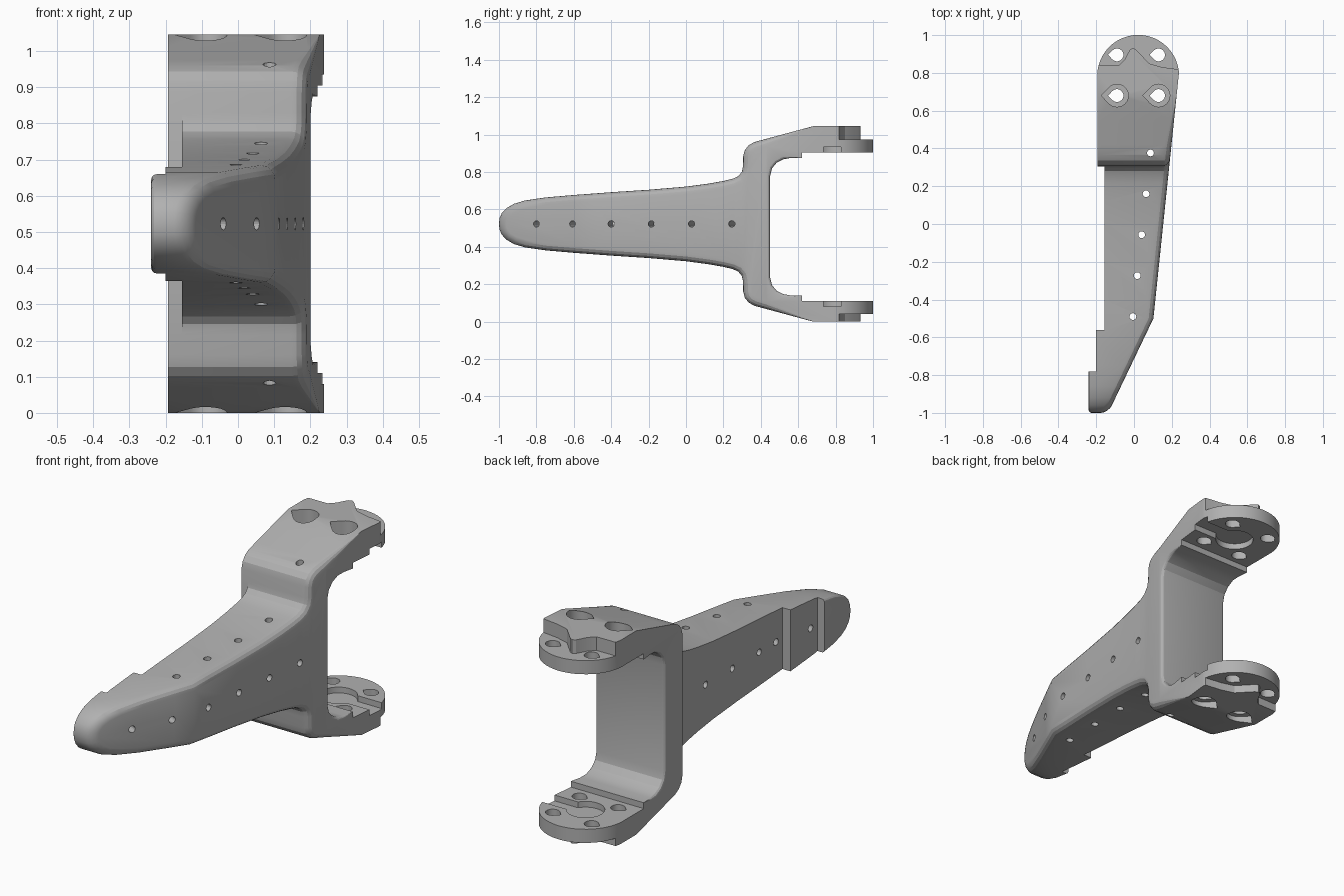
import bpy, bmesh
from math import sin, cos, radians
from mathutils import Vector, Matrix

if "Cube" in bpy.data.objects:
    bpy.data.objects.remove(bpy.data.objects["Cube"])

C = 0.5225                      # mid height, the outside mirrors about it
LOW = 0.03                      # the lower fork end sits this much lower inside
HX, HY, HR = 0.022, 0.784, 0.217  # pivot plate centre and radius


def to_object(name, bm):
    bmesh.ops.recalc_face_normals(bm, faces=bm.faces)
    me = bpy.data.meshes.new(name)
    bm.to_mesh(me)
    bm.free()
    ob = bpy.data.objects.new(name, me)
    bpy.context.collection.objects.link(ob)
    return ob


def prism(name, pts, z0, z1, matrix=Matrix()):
    bm = bmesh.new()
    f = bm.faces.new([bm.verts.new((x, y, z0)) for x, y in pts])
    g = bmesh.ops.extrude_face_region(bm, geom=[f])['geom']
    bmesh.ops.translate(bm, verts=[v for v in g if isinstance(v, bmesh.types.BMVert)], vec=(0, 0, z1 - z0))
    bmesh.ops.transform(bm, matrix=matrix, verts=bm.verts)
    return to_object(name, bm)


def arc(x, y, r, a0, a1, n):
    return [(x + r * cos(radians(a0 + (a1 - a0) * i / n)),
             y + r * sin(radians(a0 + (a1 - a0) * i / n))) for i in range(n + 1)]


def circle(x, y, r, n=16):
    return arc(x, y, r, 0, 360, n)[:-1]


def teardrop(x, y, r):
    return [(x - r * 1.4, y)] + arc(x, y, r, -135, 135, 18)


def boolean(target, cutter, op='DIFFERENCE'):
    m = target.modifiers.new("cut", 'BOOLEAN')
    m.operation, m.object, m.solver = op, cutter, 'EXACT'
    cutter.hide_render = True
    dg = bpy.context.evaluated_depsgraph_get()
    me = bpy.data.meshes.new_from_object(target.evaluated_get(dg))
    target.modifiers.clear()
    target.data = me
    bpy.data.objects.remove(cutter)


def cut_both(target, pts, z0, z1):
    """Cut the upper fork end and, mirrored, the lower one."""
    boolean(target, prism("cutter", pts, z0, z1))
    boolean(target, prism("cutter", pts, 2 * C - LOW - z1, 2 * C - LOW - z0))


def right_x(y):
    return 0.238 - 0.104 * (0.8 - y) if y > -0.5 else 0.1028 + 0.478 * (y + 0.5)


# Side profile, upper half: outer line, then the inside of the fork
outer = [(-0.997, .553), (-0.985, .58), (-0.96, .607), (-0.92, .63), (-0.86, .648), (-0.75, .664),
         (-0.6, .677), (-0.4, .692), (-0.2, .705), (0, .722), (0.12, .738), (0.2, .752), (0.25, .764),
         (0.28, .778), (0.298, .8), (0.305, .83), (0.306, .885), (0.315, .918), (0.335, .943),
         (0.365, .96), (0.42, .975), (0.55, 1.01), (0.68, 1.045), (1.02, 1.045)]
inner = [(1.02, .905), (0.62, .905), (0.62, .875), (0.56, .875), (0.52, .868),
         (0.485, .85), (0.46, .82), (0.45, .78)]
prof = [(-1.0, C)] + outer + inner
prof += [(y, 2 * C - LOW - z) for y, z in inner[::-1]] + [(y, 2 * C - z) for y, z in outer[::-1]]

# Edge rounding for each profile point, right and left side
R = 0.04
inside = [0, 0, 0, .01] + [.018] * 4
right = [R if y < 0.4 else R * max(0, 0.68 - y) / 0.28 for y, z in outer] + inside
left = [.015 if y < -0.7 else 0 for y, z in outer] + inside
right = [R] + right + right[::-1]
left = [.015] + left + left[::-1]

# Body: rings of the side profile, from the left cap over both rounded edges to the right cap
bm = bmesh.new()
n = len(prof)


def ring(rad, a, side):
    out = []
    for i, (y, z) in enumerate(prof):
        t = Vector(prof[(i + 1) % n]) - Vector(prof[i - 1])
        nrm = Vector((t.y, -t.x)).normalized()
        ins = rad[i] * (1 - cos(radians(a)))
        out.append(bm.verts.new((side - rad[i] * (1 - sin(radians(a))), y + nrm.x * ins, z + nrm.y * ins)))
    return out


rings = [ring(left, a, 1) for a in (90, 60, 30, 0)] + [ring(right, a, 0) for a in (0, 22, 45, 68, 90)]
for r0, r1 in zip(rings, rings[1:]):
    for i in range(n):
        j = (i + 1) % n
        bm.faces.new((r0[i], r0[j], r1[j], r1[i]))
bm.faces.new(rings[0])
bm.faces.new(rings[-1])
bmesh.ops.remove_doubles(bm, verts=bm.verts, dist=1e-5)
for y in (-0.5, 0.22, 0.296):
    bmesh.ops.bisect_plane(bm, geom=bm.verts[:] + bm.edges[:] + bm.faces[:], dist=1e-6,
                           plane_co=(0, y, 0), plane_no=(0, 1, 0))
for v in bm.verts:
    x, y = v.co.x, v.co.y
    if x > 0.5:
        v.co.x = (-0.194 if y > 0.29 else -0.24) + 1 - x
    else:
        v.co.x = right_x(y) + x
body = to_object("fork_arm", bm)

# Plan outline: round fork ends and stepped left face
outline = [(-.5, -1.2), (.5, -1.2), (.5, HY)] + arc(HX, HY, HR, 0, 180, 24) + [
    (-.26, HY), (-.26, .304), (-.155, .304), (-.155, -.56), (-.2, -.56), (-.2, -.78), (-.5, -.78)]
boolean(body, prism("outline_cutter", outline, -0.2, 1.3), 'INTERSECT')

# Stepped fork ends: thin pivot plate behind a pointed raised block
cut_both(body, [(-.5, 1.2), (-.5, .835), (-.08, .84), (-.05, .87), (-.022, .922), (-.005, .932),
                (.012, .922), (.08, .85), (.15, .83), (.5, .785), (.5, 1.2)], 0.975, 1.3)

# Round recess and side slot on the inner faces
slot = [(.4, .735), (.4, .83), (.1, .83)] + arc(HX, .7825, .09, 32, 328, 24) + [(.1, .735)]
cut_both(body, slot, 0.8, 0.935)

# Bolt holes and counterbores
for x in (-0.09, 0.13):
    for y in (0.68, 0.895):
        boolean(body, prism("cutter", teardrop(x, y, .034), -0.2, 1.3))
    cut_both(body, teardrop(x, 0.68, .06), 0.975, 1.3)

# Small vertical holes
for i in range(5):
    boolean(body, prism("cutter", circle(0.087 - 0.0232 * i, 0.376 - 0.2165 * i, .018), -0.2, 1.3))

# Small side holes, square to the right face
for y in (-0.8, -0.607, -0.4, -0.185, 0.03, 0.245):
    d = Vector((1, -0.104 if y > -0.5 else -0.478, 0))
    mat = Matrix.Translation((right_x(y), y, C)) @ d.to_track_quat('Z', 'Y').to_matrix().to_4x4()
    boolean(body, prism("cutter", circle(0, 0, .017), -0.6, 0.1, mat))

# Dark grey finish
grey = bpy.data.materials.new("dark_grey")
grey.diffuse_color = (0.44, 0.44, 0.44, 1)
grey.use_nodes = True
grey.node_tree.nodes["Principled BSDF"].inputs["Base Color"].default_value = grey.diffuse_color
body.data.materials.clear()
body.data.materials.append(grey)
for p in body.data.polygons:
    p.material_index = 0

bpy.context.view_layer.objects.active = body
body.select_set(True)
bpy.ops.object.shade_smooth_by_angle(angle=radians(20))
